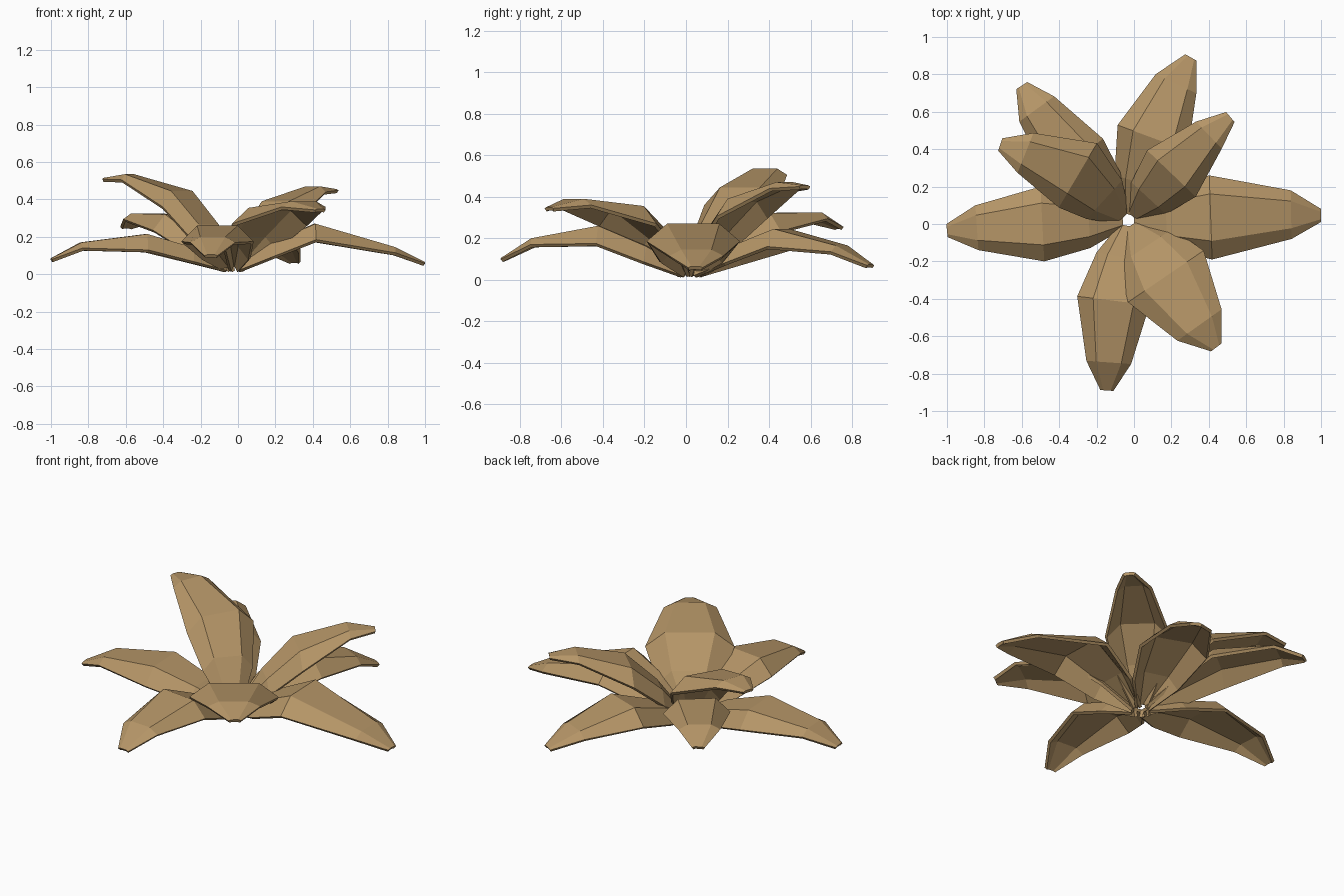
import bpy, bmesh
from mathutils import Vector

if "Cube" in bpy.data.objects:
    bpy.data.objects.remove(bpy.data.objects["Cube"])

mat = bpy.data.materials.new("dry leaf tan")
mat.diffuse_color = (0.46, 0.30, 0.135, 1)
mat.use_nodes = True
mat.node_tree.nodes["Principled BSDF"].inputs["Base Color"].default_value = mat.diffuse_color

THICK = 0.018
BASE = Vector((-0.03, 0.02, 0.055))


def leaf(name, belly, shoulder, tip, w_belly, w_shoulder, hump=0.02):
    """Arched leaf: strips across four points, swept from base to tip."""
    belly, shoulder, tip = Vector(belly), Vector(shoulder), Vector(tip)
    root = BASE + Vector((tip.x, tip.y, 0)).normalized() * 0.03
    lower = root.lerp(belly, 0.42) + Vector((0, 0, hump))
    # centre, full width, how far the edges droop
    rings = [(root, 0.09, 0.035), (lower, w_belly * 0.70, 0.075),
             (belly, w_belly, 0.085), (shoulder, w_shoulder, 0.03), (tip, 0.07, 0.006)]
    bm = bmesh.new()
    rows = []
    for i, (c, w, droop) in enumerate(rings):
        d = rings[min(i + 1, 4)][0] - rings[max(i - 1, 0)][0]
        side = Vector((-d.y, d.x, 0)).normalized()
        rows.append([bm.verts.new(c + side * (w / 2 * s) - Vector((0, 0, droop * k)))
                     for s, k in ((1, 1), (0.56, 0), (-0.56, 0), (-1, 1))])
    for a, b in zip(rows, rows[1:]):
        for j in range(3):
            bm.faces.new((a[j], a[j + 1], b[j + 1], b[j]))
    bm.normal_update()
    me = bpy.data.meshes.new(name)
    bm.to_mesh(me)
    bm.free()
    me.materials.append(mat)
    ob = bpy.data.objects.new(name, me)
    bpy.context.collection.objects.link(ob)
    sol = ob.modifiers.new("thickness", 'SOLIDIFY')
    sol.thickness = THICK
    sol.offset = -1
    return ob


# low ring of drooping leaves
leaf("right_leaf", (0.41, 0.035, 0.27), (0.84, 0.05, 0.145), (1.0, 0.045, 0.065), 0.45, 0.26)
leaf("left_leaf", (-0.49, 0.0, 0.215), (-0.84, -0.02, 0.17), (-1.0, -0.035, 0.085), 0.40, 0.24)
leaf("back_leaf", (0.10, 0.46, 0.245), (0.225, 0.75, 0.165), (0.305, 0.89, 0.075), 0.40, 0.24)
leaf("front_leaf", (-0.11, -0.41, 0.26), (-0.135, -0.74, 0.20), (-0.145, -0.89, 0.105), 0.39, 0.24)
# middle leaf
leaf("back_left_leaf", (-0.31, 0.34, 0.32), (-0.52, 0.615, 0.325), (-0.60, 0.74, 0.26), 0.37, 0.23)
# upper rising leaves
leaf("upper_left_leaf", (-0.30, 0.26, 0.445), (-0.58, 0.38, 0.535), (-0.715, 0.425, 0.515), 0.40, 0.23, 0.05)
leaf("upper_back_right_leaf", (0.20, 0.27, 0.39), (0.40, 0.475, 0.47), (0.515, 0.572, 0.455), 0.36, 0.20, 0.03)
leaf("upper_front_right_leaf", (0.17, -0.28, 0.355), (0.35, -0.54, 0.39), (0.44, -0.66, 0.35), 0.49, 0.29, 0.03)
